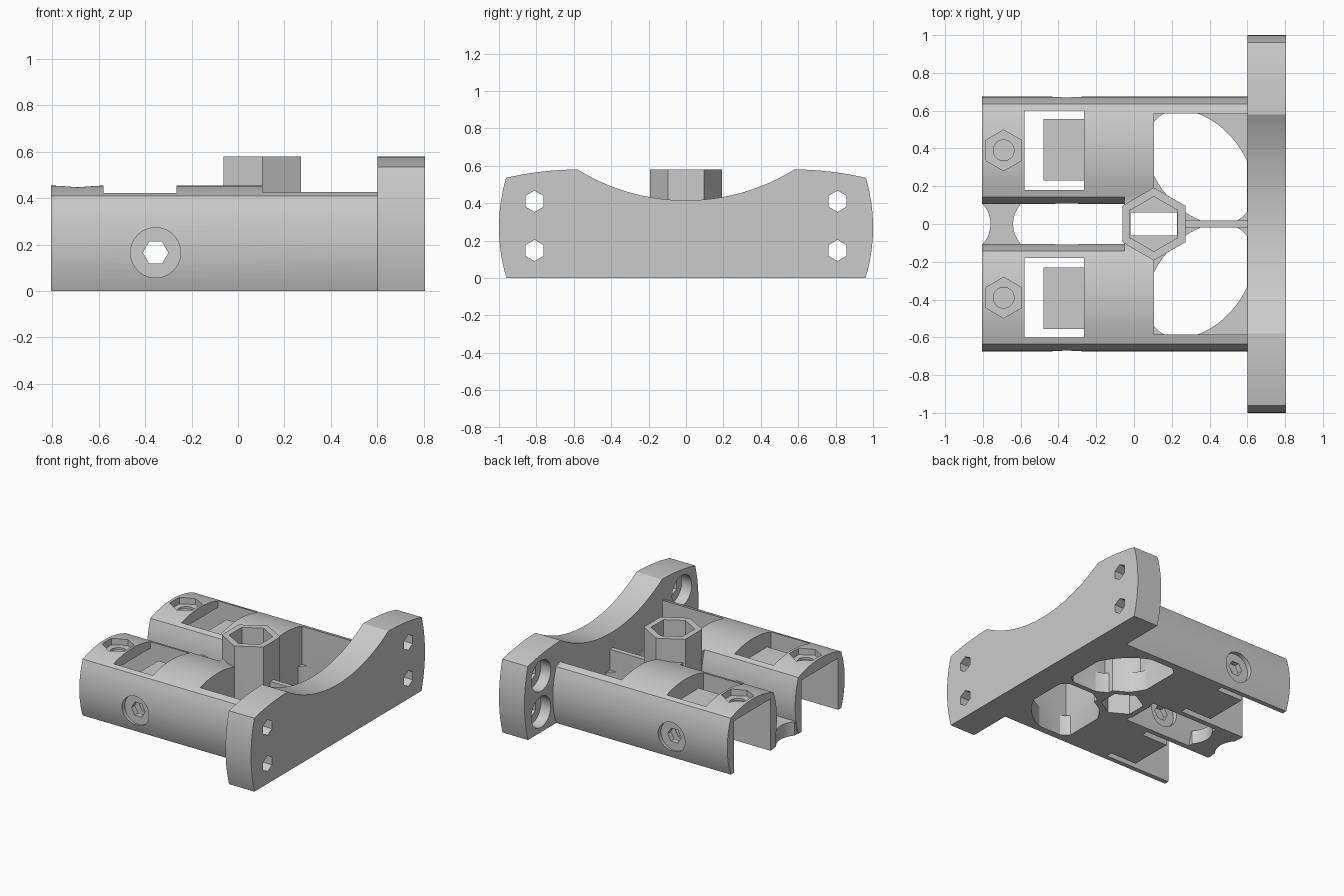
import bpy, bmesh, math
from mathutils import Vector

cube = bpy.data.objects.get("Cube")
if cube:
    bpy.data.objects.remove(cube, do_unlink=True)

grey = bpy.data.materials.new("plain_grey")
grey.use_nodes = True
grey.diffuse_color = (0.6, 0.6, 0.6, 1)
grey.node_tree.nodes["Principled BSDF"].inputs["Base Color"].default_value = (0.6, 0.6, 0.6, 1)


def prism(name, pts, axis, lo, hi):
    """Extrude a 2D outline along one axis."""
    place = {"x": lambda u, v, d: (d, u, v),
             "y": lambda u, v, d: (u, d, v),
             "z": lambda u, v, d: (u, v, d)}[axis]
    bm = bmesh.new()
    a, b = [[bm.verts.new(place(u, v, d)) for u, v in pts] for d in (lo, hi)]
    bm.faces.new(a)
    bm.faces.new(b)
    n = len(pts)
    for i in range(n):
        j = (i + 1) % n
        bm.faces.new((a[i], a[j], b[j], b[i]))
    bmesh.ops.recalc_face_normals(bm, faces=bm.faces)
    mesh = bpy.data.meshes.new(name)
    bm.to_mesh(mesh)
    bm.free()
    mesh.materials.append(grey)
    ob = bpy.data.objects.new(name, mesh)
    bpy.context.collection.objects.link(ob)
    return ob


def box(name, x0, x1, y0, y1, z0, z1):
    return prism(name, [(x0, y0), (x1, y0), (x1, y1), (x0, y1)], "z", z0, z1)


def ring(u, v, r, n, turn=0.0, r2=None, tilt=0.0):
    """Regular polygon, or a tilted ellipse when r2 is given."""
    out = []
    for i in range(n):
        t = turn + math.tau * i / n
        p, q = r * math.cos(t), (r2 or r) * math.sin(t)
        out.append((u + p * math.cos(tilt) - q * math.sin(tilt),
                    v + p * math.sin(tilt) + q * math.cos(tilt)))
    return out


def arc(p, m, q, n=14):
    """Circular arc from p through m to q, without the last point."""
    (ax, ay), (bx, by), (cx, cy) = p, m, q
    d = 2 * (ax * (by - cy) + bx * (cy - ay) + cx * (ay - by))
    A, B, C = ax * ax + ay * ay, bx * bx + by * by, cx * cx + cy * cy
    o = Vector(((A * (by - cy) + B * (cy - ay) + C * (ay - by)) / d,
                (A * (cx - bx) + B * (ax - cx) + C * (bx - ax)) / d))
    s, e = Vector(p) - o, Vector(q) - o
    t0 = math.atan2(s.y, s.x)
    sweep = math.remainder(math.atan2(e.y, e.x) - t0, math.tau)
    return [(o.x + s.length * math.cos(t0 + sweep * i / n),
             o.y + s.length * math.sin(t0 + sweep * i / n)) for i in range(n)]


def combine(ob, tool, op):
    mod = ob.modifiers.new("bool", "BOOLEAN")
    mod.object, mod.operation, mod.solver = tool, op, "EXACT"
    bpy.context.view_layer.update()
    dg = bpy.context.evaluated_depsgraph_get()
    mesh = bpy.data.meshes.new_from_object(ob.evaluated_get(dg))
    ob.modifiers.clear()
    ob.data = mesh
    bpy.data.objects.remove(tool, do_unlink=True)


def cut(ob, tool):
    combine(ob, tool, "DIFFERENCE")


def add(ob, tool):
    combine(ob, tool, "UNION")


POINT_UP = math.pi / 2
FLOOR = 0.15

# Centre block between the barrels, with a low web running to the end plate
body = box("twin_barrel_body", -0.05, 0.1, -0.16, 0.16, 0, 0.41)
add(body, box("web", 0.05, 0.6, -0.16, 0.16, 0, 0.3))

for s in (1, -1):
    # Barrel with bulging sides and a crowned top
    outline = (arc((0.635, 0), (0.675, 0.205), (0.635, 0.41))
               + arc((0.635, 0.41), (0.39, 0.455), (0.142, 0.41))
               + arc((0.142, 0.41), (0.105, 0.205), (0.142, 0)) + [(0.142, 0)])
    barrel = prism("barrel", [(s * y, z) for y, z in outline], "x", -0.805, 0.6)

    # Open channel at the free end, and the window through the crown
    lo, hi = sorted((s * 0.18, s * 0.6))
    cut(barrel, box("channel", -0.9, -0.5, lo, hi, -0.1, 0.375))
    cut(barrel, box("window", -0.58, -0.265, lo, hi, -0.1, 0.6))

    # Tongue standing in the window
    lo, hi = sorted((s * 0.23, s * 0.555))
    add(barrel, box("tongue", -0.48, -0.2, lo, hi, 0, 0.33))

    # Nut pocket in the crown
    cut(barrel, prism("nut", ring(-0.69, s * 0.39, 0.108, 6, POINT_UP), "z", 0.405, 0.6))
    cut(barrel, prism("bolt", ring(-0.69, s * 0.39, 0.055, 32), "z", 0.39, 0.6))

    # Cross bolt hole with round recesses on both side walls
    cut(barrel, prism("cross_hole", ring(-0.355, 0.165, 0.055, 6), "y", -0.9, 0.9))
    for y0, y1 in ((0.64, 0.8), (0.0, 0.14)):
        lo, hi = sorted((s * y0, s * y1))
        cut(barrel, prism("recess", ring(-0.355, 0.165, 0.108, 40), "y", lo, hi))
    add(body, barrel)

for s in (1, -1):
    # Square pocket beside the web, opened below by a tilted oval
    lo, hi = sorted((s * 0.018, s * 0.585))
    cut(body, box("pocket", 0.105, 0.7, lo, hi, FLOOR, 0.7))
    oval = prism("oval", ring(0.35, s * 0.3, 0.345, 56, 0, 0.23, s * math.radians(130)), "z", -0.1, 0.3)
    combine(oval, box("limit", 0.105, 0.599, lo, hi, -0.2, 0.4), "INTERSECT")
    cut(body, oval)

# Hexagonal post, hollow from both ends with a slotted layer between
add(body, prism("post", ring(0.105, 0, 0.193, 6, POINT_UP), "z", 0, 0.58))
socket = ring(0.105, 0, 0.145, 6, POINT_UP)
cut(body, prism("upper_socket", socket, "z", 0.25, 0.7))
cut(body, prism("lower_socket", socket, "z", -0.1, 0.2))
cut(body, box("slot", -0.018, 0.228, -0.062, 0.062, 0.1, 0.4))

# Bridge with hollowed ends joining the barrels near the free end
edge = arc((-0.8, 0.105), (-0.76, 0), (-0.8, -0.105)) + [(-0.8, -0.105)]
outline = [(-0.8, 0.16)] + edge + [(-0.8, -0.16), (-0.6, -0.16)]
outline += [(-1.4 - x, y) for x, y in reversed(edge)] + [(-0.6, 0.16)]
add(body, prism("bridge", outline, "z", 0, 0.1))

# End plate with bowed ends and a saddle in the top
half = arc((0.96, 0), (1.0, 0.27), (0.962, 0.535)) + arc((0.962, 0.535), (0.775, 0.568), (0.58, 0.58))
outline = half + arc((0.58, 0.58), (0, 0.415), (-0.58, 0.58), 32)
outline += [(-0.58, 0.58)] + [(-y, z) for y, z in reversed(half)]
plate = prism("end_plate", outline, "x", 0.6, 0.805)
for y in (-0.81, 0.81):
    for z in (0.147, 0.41):
        cut(plate, prism("hole", ring(y, z, 0.057, 6, POINT_UP), "x", 0.5, 0.9))
        cut(plate, prism("recess", ring(y, z, 0.112, 40), "x", 0.5, 0.68))

bpy.ops.object.select_all(action="DESELECT")
for ob in (body, plate):
    ob.select_set(True)
bpy.context.view_layer.objects.active = body
bpy.ops.object.shade_smooth_by_angle(angle=math.radians(25))
